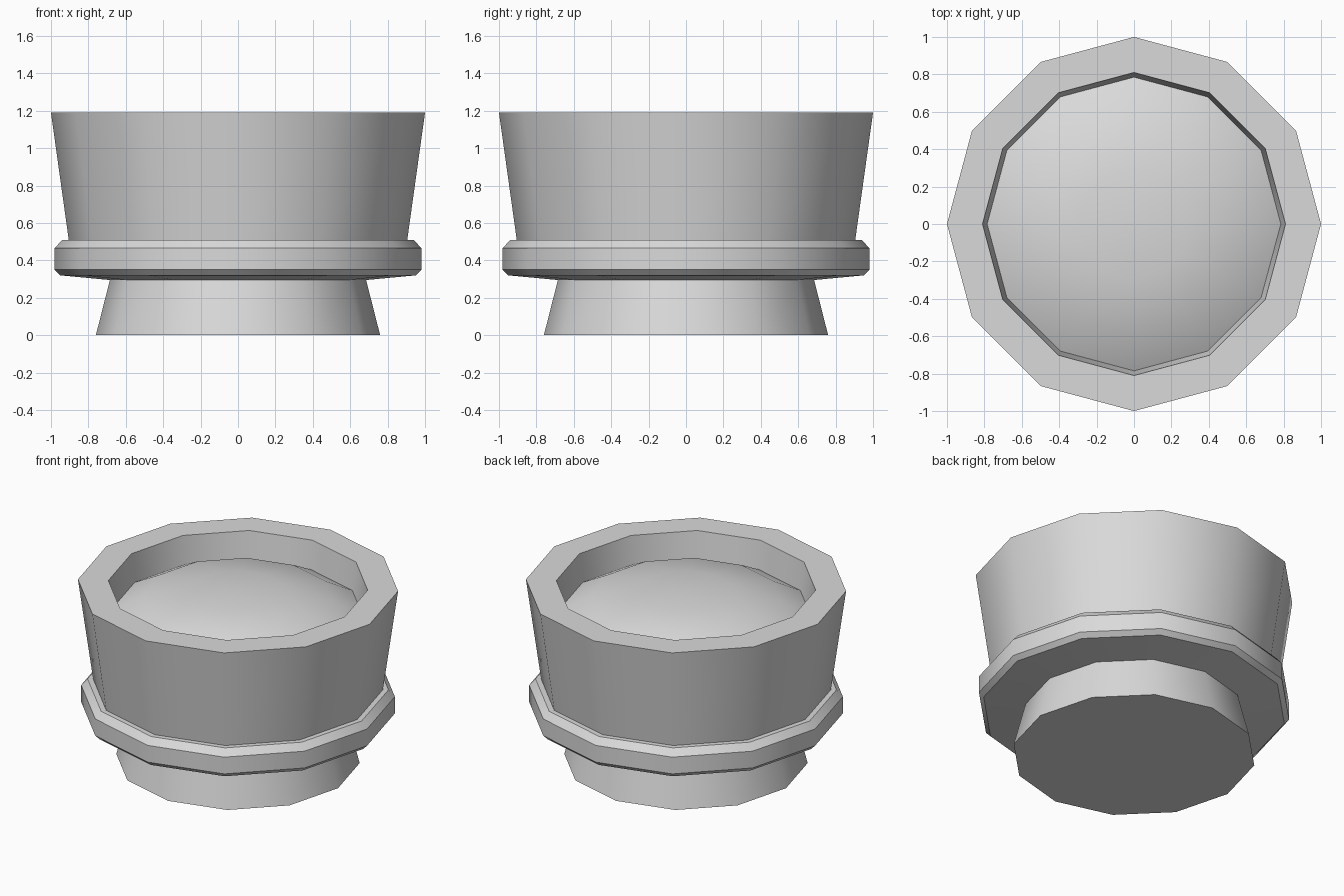
import bpy, bmesh
from math import cos, sin, tau, radians

SIDES = 12

cube = bpy.data.objects.get("Cube")
if cube:
    bpy.data.objects.remove(cube, do_unlink=True)

stone = bpy.data.materials.new("light_grey")
stone.use_nodes = True
grey = (0.7, 0.7, 0.7, 1)
stone.diffuse_color = grey
stone.node_tree.nodes["Principled BSDF"].inputs["Base Color"].default_value = grey


def lathe(name, profile, cap_start=False):
    """Turn a (radius, height) profile around z; zero radius closes to a point."""
    bm = bmesh.new()
    rings = []
    for r, z in profile:
        count = SIDES if r > 0 else 1
        rings.append([bm.verts.new((r * cos(tau * i / SIDES), r * sin(tau * i / SIDES), z))
                      for i in range(count)])
    for low, high in zip(rings, rings[1:]):
        for i in range(SIDES):
            j = (i + 1) % SIDES
            if len(high) == 1:
                bm.faces.new((low[i], low[j], high[0]))
            else:
                bm.faces.new((low[i], low[j], high[j], high[i]))
    if cap_start:
        bm.faces.new(rings[0][::-1])
    mesh = bpy.data.meshes.new(name)
    bm.to_mesh(mesh)
    bm.free()
    mesh.materials.append(stone)
    obj = bpy.data.objects.new(name, mesh)
    bpy.context.collection.objects.link(obj)
    bpy.ops.object.select_all(action='DESELECT')
    obj.select_set(True)
    bpy.context.view_layer.objects.active = obj
    bpy.ops.object.shade_smooth_by_angle(angle=radians(35))
    return obj


# Flared foot with a flat bottom
lathe("foot", [(0.76, 0), (0.685, 0.295)], cap_start=True)

# Bevelled band around the waist
lathe("collar", [(0.685, 0.295), (0.95, 0.32), (0.98, 0.35), (0.98, 0.465),
                 (0.94, 0.51), (0.905, 0.51)])

# Widening bowl wall, flat rim and inner wall
lathe("bowl", [(0.905, 0.51), (1, 1.19), (0.81, 1.19), (0.785, 1)])

# Gently domed filling inside the rim
lathe("filling", [(0.785, 1), (0.6, 1.1), (0.3, 1.15), (0, 1.165)])
